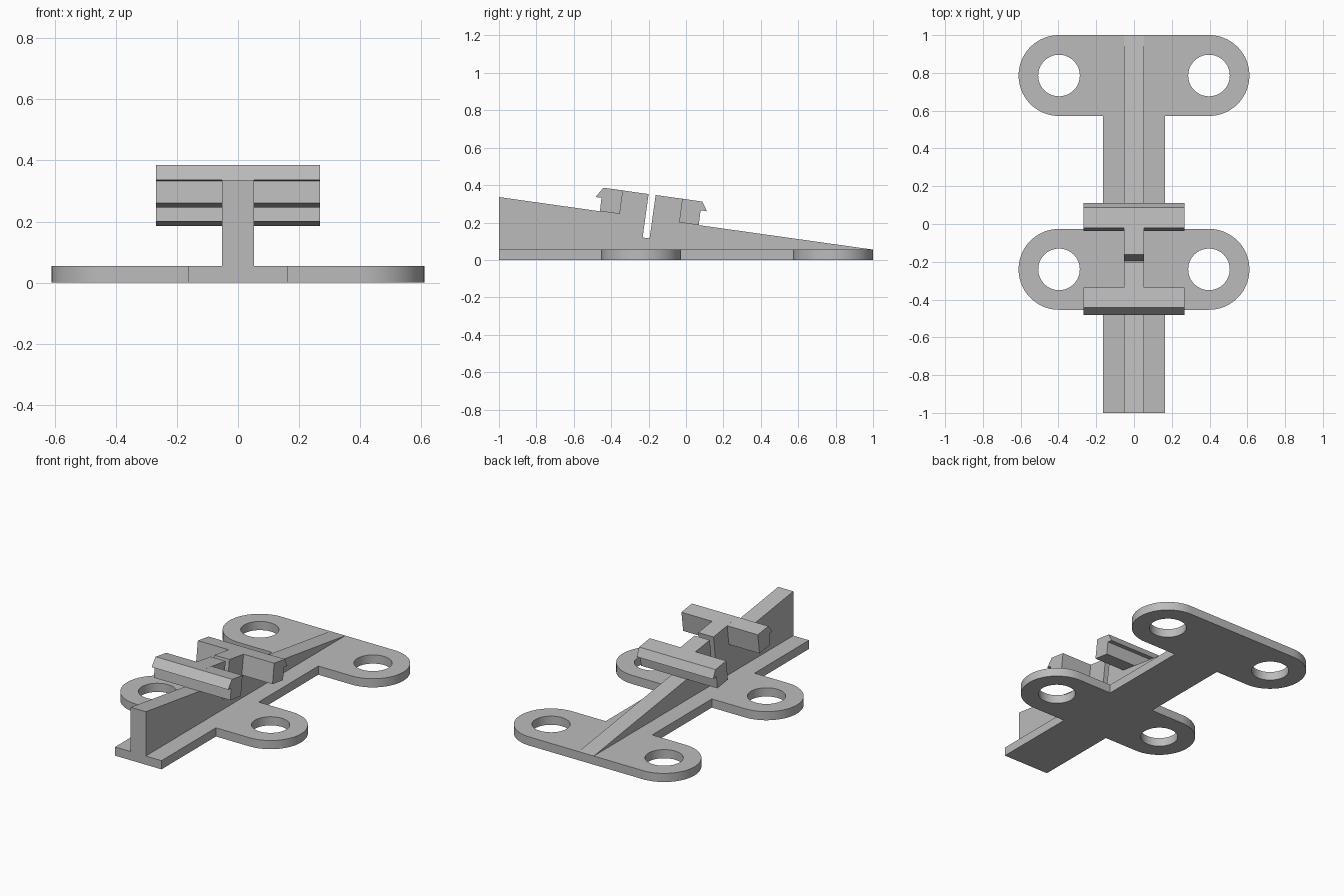
import bpy, bmesh
from math import sin, cos, pi
from mathutils import Vector

if "Cube" in bpy.data.objects:
    bpy.data.objects.remove(bpy.data.objects["Cube"])

grey = bpy.data.materials.new("plain grey")
grey.use_nodes = True
grey.diffuse_color = (0.5, 0.5, 0.5, 1)
grey.node_tree.nodes["Principled BSDF"].inputs["Base Color"].default_value = (0.5, 0.5, 0.5, 1)


def prism(name, points, direction):
    """Extrude a closed outline along a direction."""
    bm = bmesh.new()
    face = bm.faces.new([bm.verts.new(p) for p in points])
    new = bmesh.ops.extrude_face_region(bm, geom=[face])["geom"]
    bmesh.ops.translate(bm, vec=Vector(direction),
                        verts=[v for v in new if isinstance(v, bmesh.types.BMVert)])
    bmesh.ops.recalc_face_normals(bm, faces=bm.faces)
    mesh = bpy.data.meshes.new(name)
    bm.to_mesh(mesh)
    bm.free()
    mesh.materials.append(grey)
    obj = bpy.data.objects.new(name, mesh)
    bpy.context.collection.objects.link(obj)
    return obj


def side_prism(name, profile, x0, x1):
    return prism(name, [(x0, y, z) for y, z in profile], (x1 - x0, 0, 0))


# Base plate: a strip with two pairs of rounded ears
THICK, STRIP, EAR_X, EAR_R, HOLE_R = 0.055, 0.163, 0.397, 0.214, 0.11
EAR_Y = (-0.24, 0.786)
SEG = 40


def ear_arc(cy):
    return [(EAR_X + EAR_R * cos(a), cy + EAR_R * sin(a))
            for a in (pi * (i / SEG - 0.5) for i in range(SEG + 1))]


front_y, back_y = EAR_Y
half = [(STRIP, -1), (STRIP, front_y - EAR_R)] + ear_arc(front_y)
half += [(STRIP, front_y + EAR_R), (STRIP, back_y - EAR_R)] + ear_arc(back_y)
outline = half + [(-x, y) for x, y in reversed(half)]
base = prism("base_plate", [(x, y, 0) for x, y in outline], (0, 0, THICK))

# Screw holes through the ears
for cy in EAR_Y:
    for s in (-1, 1):
        ring = [(s * EAR_X + HOLE_R * cos(2 * pi * i / 64),
                 cy + HOLE_R * sin(2 * pi * i / 64), -0.1) for i in range(64)]
        cutter = prism("hole_cutter", ring, (0, 0, 0.3))
        cutter.hide_render = True
        cutter.hide_set(True)
        cut = base.modifiers.new("screw_hole", "BOOLEAN")
        cut.operation, cut.solver, cut.object = "DIFFERENCE", "EXACT", cutter

# Apply the cuts and remove the cutters
bpy.context.view_layer.update()
cut_mesh = bpy.data.meshes.new_from_object(
    base.evaluated_get(bpy.context.evaluated_depsgraph_get()))
base.modifiers.clear()
base.data = cut_mesh
for obj in [o for o in bpy.data.objects if o.name.startswith("hole_cutter")]:
    bpy.data.objects.remove(obj)
bpy.ops.object.select_all(action="DESELECT")
base.select_set(True)
bpy.context.view_layer.objects.active = base
bpy.ops.object.shade_smooth_by_angle(angle=pi / 6)

# Hooked clip edges, listed from the rib upward
front_hook = [(-0.46, 0.26), (-0.452, 0.333), (-0.483, 0.336), (-0.442, 0.386)]
back_hook = [(0.087, 0.312), (0.112, 0.26), (0.078, 0.265), (0.068, 0.186)]

# Sloping rib with the raised, slit middle of the clip
slit = [(-0.2, 0.352), (-0.232, 0.12), (-0.195, 0.115), (-0.162, 0.347)]
rib = [(-1, THICK), (-1, 0.336)] + front_hook + slit + back_hook + [(1, THICK)]
RIB, WING = 0.053, 0.268
side_prism("sloping_rib", rib, -RIB, RIB)

# Clip wings on both sides of the rib
front_wing = front_hook + [(-0.337, 0.371), (-0.354, 0.246)]
back_wing = back_hook + [(-0.037, 0.201), (-0.02, 0.327)]
for side, s in (("right", -1), ("left", 1)):
    side_prism("front_clip_wing_" + side, front_wing, s * RIB, s * WING)
    side_prism("back_clip_wing_" + side, back_wing, s * RIB, s * WING)
